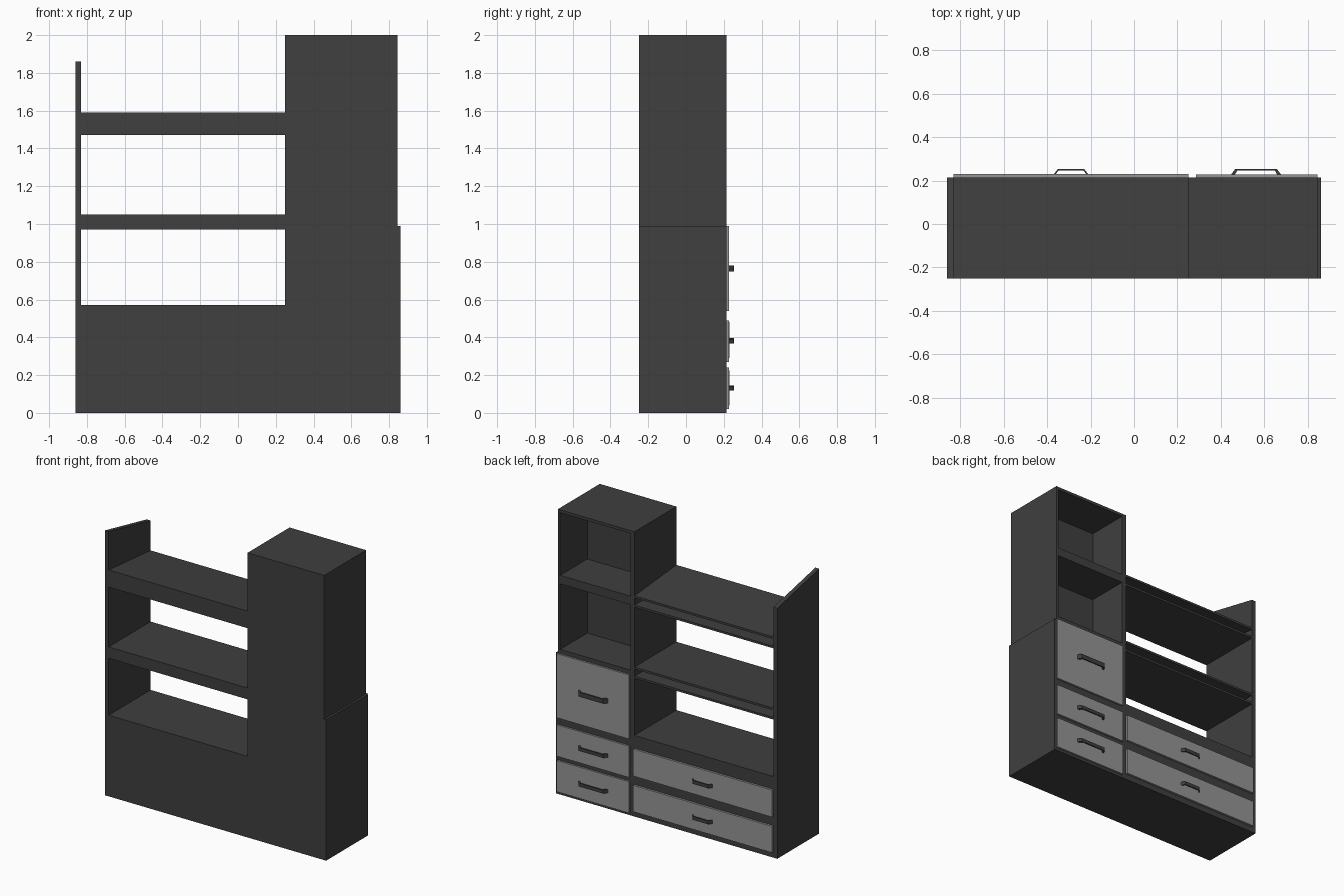
import bpy
import bmesh

old = bpy.data.objects.get("Cube")
if old:
    bpy.data.objects.remove(old, do_unlink=True)


def material(name, value):
    m = bpy.data.materials.new(name)
    m.use_nodes = True
    m.diffuse_color = (value, value, value, 1)
    m.node_tree.nodes["Principled BSDF"].inputs["Base Color"].default_value = (value, value, value, 1)
    return m


CHARCOAL = material("charcoal board", 0.05)
GREY = material("grey drawer face", 0.3)
FRONT, BACK = -0.25, 0.215


def prism(name, profile, axis, low, high, mat=CHARCOAL):
    """Extrude a closed profile along the x or z axis."""
    place = {"x": lambda a, b, t: (t, a, b), "z": lambda a, b, t: (a, b, t)}[axis]
    bm = bmesh.new()
    face = bm.faces.new([bm.verts.new(place(a, b, low)) for a, b in profile])
    new = bmesh.ops.extrude_face_region(bm, geom=[face])["geom"]
    shift = place(0, 0, high - low)
    bmesh.ops.translate(bm, vec=shift, verts=[v for v in new if isinstance(v, bmesh.types.BMVert)])
    bmesh.ops.recalc_face_normals(bm, faces=bm.faces)
    mesh = bpy.data.meshes.new(name)
    bm.to_mesh(mesh)
    bm.free()
    mesh.materials.append(mat)
    obj = bpy.data.objects.new(name, mesh)
    bpy.context.collection.objects.link(obj)
    return obj


def box(name, x, y, z, mat=CHARCOAL):
    profile = [(x[0], y[0]), (x[1], y[0]), (x[1], y[1]), (x[0], y[1])]
    return prism(name, profile, "z", z[0], z[1], mat)


def handle(name, x, z, half_width, height, bar):
    """Bow handle with splayed legs."""
    y, reach, splay = 0.228, 0.026, 0.02
    outer = [(-half_width, y), (splay - half_width, y + reach),
             (half_width - splay, y + reach), (half_width, y)]
    inner = [(half_width - bar, y), (half_width - splay - bar / 2, y + reach - 0.007),
             (splay + bar / 2 - half_width, y + reach - 0.007), (bar - half_width, y)]
    prism(name, [(x + a, b) for a, b in outer + inner], "z", z - height / 2, z + height / 2)


# Low chest and its end panel with a sloping top
box("low_chest", (-0.83, 0.25), (FRONT, BACK), (0, 0.57))
prism("end_panel", [(FRONT, 0), (BACK, 0), (BACK, 1.76), (FRONT, 1.86)], "x", -0.86, -0.83)


# Hollow shelves, open along one long edge
def hollow_shelf(name, bottom, top, top_open):
    skin = 0.015
    profile = [(BACK, bottom), (FRONT, bottom), (FRONT, top), (BACK, top_open),
               (BACK, top_open - skin), (FRONT + 0.02, top - skin),
               (FRONT + 0.02, bottom + skin), (BACK, bottom + skin)]
    prism(name, profile, "x", -0.83, 0.25)


hollow_shelf("middle_shelf", 0.97, 1.05, 1.05)
hollow_shelf("upper_shelf", 1.47, 1.59, 1.55)

# Tall cabinet: wide lower chest, narrower open upper part
box("tall_chest", (0.25, 0.86), (FRONT, BACK), (0, 0.99))
box("upper_back", (0.25, 0.845), (FRONT, -0.085), (0.99, 2))
box("upper_inner_side", (0.25, 0.282), (-0.085, BACK), (0.99, 2))
box("upper_outer_side", (0.827, 0.845), (-0.085, BACK), (0.99, 2))
for name, z in (("upper_floor", (0.99, 1.02)), ("upper_divider", (1.48, 1.54)),
                ("upper_top", (1.98, 2))):
    box(name, (0.282, 0.827), (-0.085, BACK), z)

# Drawer faces and handles
for i, z in enumerate(((0.02, 0.24), (0.27, 0.49), (0.54, 0.99))):
    box(f"tall_drawer_{i}", (0.285, 0.845), (BACK, 0.228), z, GREY)
    handle(f"tall_handle_{i}", 0.562, sum(z) / 2, 0.115, 0.032 if i == 2 else 0.024, 0.018)
for i, z in enumerate(((0.04, 0.225), (0.29, 0.48))):
    box(f"low_drawer_{i}", (-0.83, 0.25), (BACK, 0.23), z, GREY)
    handle(f"low_handle_{i}", -0.29, sum(z) / 2, 0.08, 0.024, 0.008)
